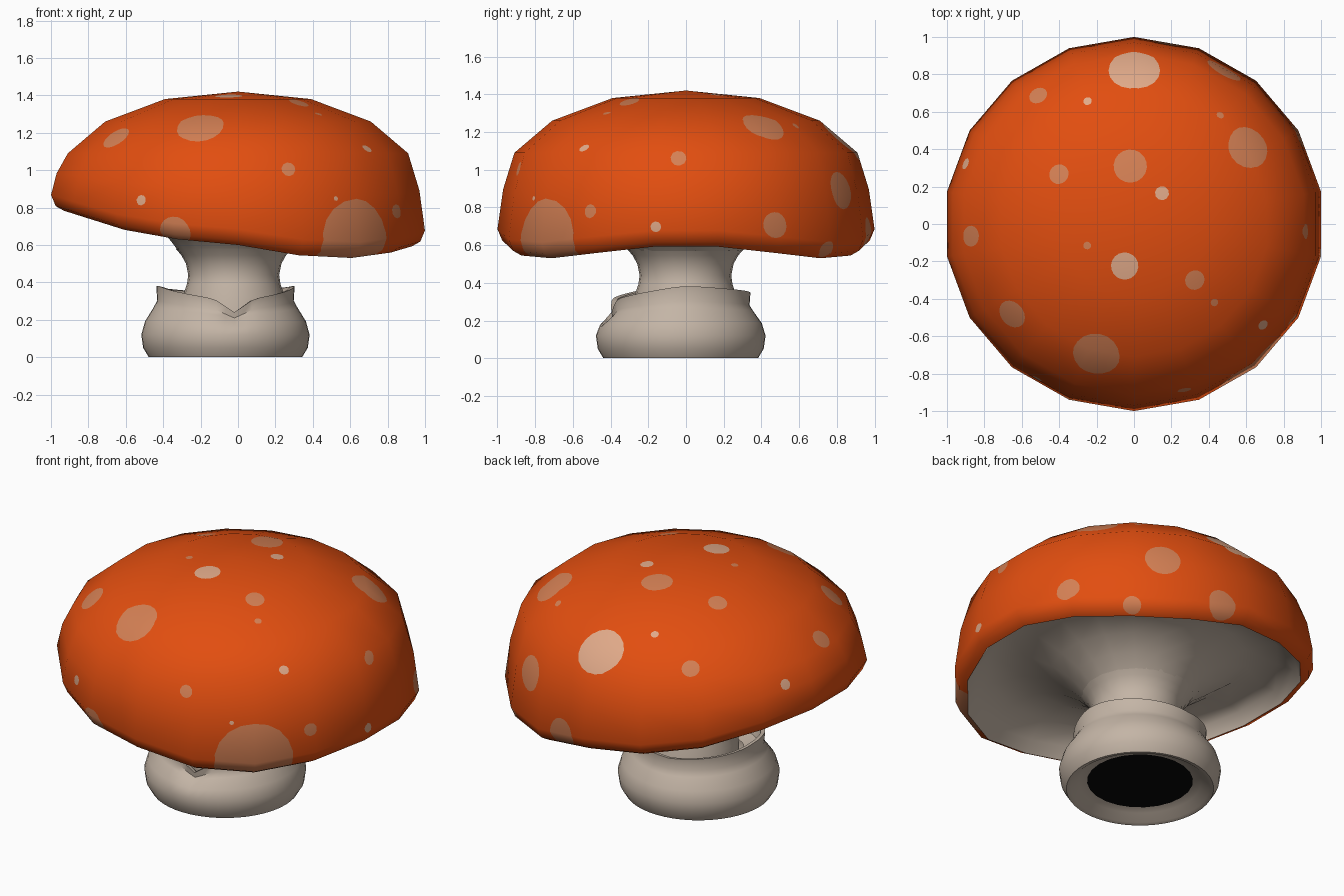
import bpy, bmesh, math
from mathutils import Vector
from mathutils.bvhtree import BVHTree
from mathutils.interpolate import poly_3d_calc

if "Cube" in bpy.data.objects:
    bpy.data.objects.remove(bpy.data.objects["Cube"])


def material(name, rgb):
    m = bpy.data.materials.new(name)
    m.diffuse_color = (*rgb, 1)
    m.use_nodes = True
    m.node_tree.nodes["Principled BSDF"].inputs["Base Color"].default_value = m.diffuse_color
    return m


ORANGE = material("orange", (0.76, 0.076, 0.005))
DULL = material("dull_spot", (0.66, 0.216, 0.089))
PALE = material("pale_spot", (0.75, 0.40, 0.25))
STEM = material("stem_grey", (0.55, 0.46, 0.38))
BLACK = material("black", (0.002, 0.002, 0.002))


def lathe(point, rings, segs):
    """Surface of rings; point(i, angle) gives a position."""
    bm = bmesh.new()
    grid = [[bm.verts.new(point(i, math.pi / 2 + math.tau * j / segs))
             for j in range(segs)] for i in range(rings)]
    for a, b in zip(grid, grid[1:]):
        for j in range(segs):
            k = (j + 1) % segs
            bm.faces.new((a[j], a[k], b[k], b[j]))
    bmesh.ops.remove_doubles(bm, verts=bm.verts, dist=1e-5)
    bm.normal_update()
    return bm


def finish(bm, name, mats, sharp=50):
    me = bpy.data.meshes.new(name)
    for f in bm.faces:
        f.smooth = True
    bm.to_mesh(me)
    bm.free()
    for m in mats:
        me.materials.append(m)
    if sharp:
        me.set_sharp_from_angle(angle=math.radians(sharp))
    ob = bpy.data.objects.new(name, me)
    bpy.context.collection.objects.link(ob)
    return ob


# Height of the tilted rim, from its direction in x
RIM = [(-1.01, .79), (-.64, .68), (-.34, .63), (0, .60), (.34, .545),
       (.64, .53), (.87, .56), (1.01, .60)]


def rim(a):
    x = math.cos(a)
    for (x0, z0), (x1, z1) in zip(RIM, RIM[1:]):
        if x <= x1:
            return z0 + (z1 - z0) * (x - x0) / (x1 - x0)


def polar(r, a, z, cx=0, cy=0, sx=1.0):
    return Vector((cx + r * math.cos(a) * sx, cy + r * math.sin(a), z))


# Cap dome, lip to apex
def cap_point(i, a):
    h = rim(a)
    r, z = [(.93, h), (.975, h + .025), (1, h + .085),
            (.97, 1.09 - .48 * (1.005 - h)), (.91, 1.09), (.71, 1.26),
            (.39, 1.38), (0, 1.42)][i]
    return polar(r, a, z, sx=1.015)


cap = lathe(cap_point, 8, 18)
bmesh.ops.triangulate(cap, faces=cap.faces)
cap.normal_update()
cap.faces.ensure_lookup_table()
tree = BVHTree.FromBMesh(cap)
base = [([v.co.copy() for v in f.verts], [v.normal.copy() for v in f.verts])
        for f in cap.faces]


def cut_spot(x, y, z, radius, mat):
    """Cut a many-sided disc into the cap and colour it."""
    co, n, idx, dist = tree.find_nearest((x, y, z))
    u = n.orthogonal().normalized()
    w = n.cross(u)
    sides = 18 if radius > .04 else 10
    planes = []
    for k in range(sides):
        t = math.tau * k / sides
        d = u * math.cos(t) + w * math.sin(t)
        planes.append((co + d * radius, d))
    faces = [f for f in cap.faces if f.normal.dot(n) > .1 and
             all(any((v.co - p).dot(d) < 0 for v in f.verts) for p, d in planes)]
    for p, d in planes:
        geom = set(faces)
        for f in faces:
            geom.update(f.verts)
            geom.update(f.edges)
        out = bmesh.ops.bisect_plane(cap, geom=list(geom), dist=1e-6,
                                     plane_co=p, plane_no=d)
        faces = [f for f in out["geom"] if isinstance(f, bmesh.types.BMFace)
                 and (f.calc_center_median() - p).dot(d) < 0]
    for f in faces:
        f.material_index = mat


# Spots: upper dome, then sides and rim
SPOTS_DULL = [
    (.48, .82, .89, .10), (-.52, .70, 1.15, .05), (.46, .58, 1.23, .02),
    (.61, .41, 1.23, .115), (-.02, .31, 1.39, .088), (-.40, .265, 1.34, .053),
    (-.87, -.065, 1.12, .055), (-.65, -.48, 1.17, .078),
    (-.25, -.115, 1.39, .02), (.325, -.30, 1.36, .053), (.43, -.42, 1.3, .02),
    (.915, -.04, 1.06, .04), (-.2, -.69, 1.22, .125), (.27, -.89, 1.005, .036),
    (-.34, -.93, .66, .085), (.65, -.76, .63, .215), (.85, -.51, .78, .036),
    (.87, .47, .705, .068), (.64, .745, .575, .05), (.17, .97, .65, .085)]
SPOTS_PALE = [
    (0, .84, 1.17, .135), (-.25, .66, 1.27, .022), (.15, .165, 1.4, .036),
    (-.05, -.225, 1.4, .072), (.69, -.54, 1.115, .027), (.98, -.16, .695, .027),
    (-.92, .33, 1.01, .03), (-.52, -.83, .84, .027), (.53, -.82, .85, .012)]
for mat, spots in ((1, SPOTS_DULL), (2, SPOTS_PALE)):
    for s in spots:
        cut_spot(*s, mat)
cap_ob = finish(cap, "cap", [ORANGE, DULL, PALE], None)

# Keep the smooth shading of the uncut cap
normals = []
for v in cap_ob.data.vertices:
    co, n, idx, dist = tree.find_nearest(v.co)
    pts, nrm = base[idx]
    wts = poly_3d_calc(pts, co)
    normals.append(sum((m * w for m, w in zip(nrm, wts)), Vector()).normalized())
cap_ob.data.normals_split_custom_set_from_vertices(normals)


# Hollow underside with flared centre, stem to rim
def under_point(i, a):
    h = rim(a)
    t = h - .6
    r, z, cx = [(.30, .57, -.02), (.36, .635, -.01), (.46, .70, 0),
                (.62, .77 + t * .3, 0), (.80, .76 + t * .6, 0),
                (.89, h + .07, 0), (.93, h, 0)][i]
    return polar(r, a, z, cx=cx, sx=1.015)


finish(lathe(under_point, 7, 18), "cap_underside", [STEM])

# Stem
STEM_PROFILE = [(.28, .2), (.272, .33), (.25, .39), (.243, .44), (.255, .5),
                (.28, .545), (.31, .58)]
finish(lathe(lambda i, a: polar(*STEM_PROFILE[i][:1], a, STEM_PROFILE[i][1], -.023, -.003),
             len(STEM_PROFILE), 24), "stem", [STEM])

# Bulbous collar with a notched top edge
COLLAR = [(.28, .055), (.34, .04), (.385, .005), (.41, 0), (.44, .05),
          (.45, .12), (.43, .19), (.385, .26), (.365, .295), (.37, .37),
          (.345, .365), (.325, .30), (.25, .27)]


def collar_point(i, a):
    r, z = COLLAR[i]
    d = a + math.pi / 2 - .13
    d = abs(math.atan2(math.sin(d), math.cos(d)))     # angle from the front
    h = .295 + .085 * min(1, d / 1.4) - .055 * max(0, 1 - d / .3)
    h -= .035 * max(0, d - 1.7) / 1.44
    if z > .15:
        z = .15 + (z - .15) * (h - .15) / .22
    return polar(r, a, z, -.067, -.028)


finish(lathe(collar_point, len(COLLAR), 48), "collar", [STEM])

# Dark hollow under the collar
finish(lathe(lambda i, a: polar(.295 * i, a, .05, -.067, -.028), 2, 24),
       "base_hollow", [BLACK])
